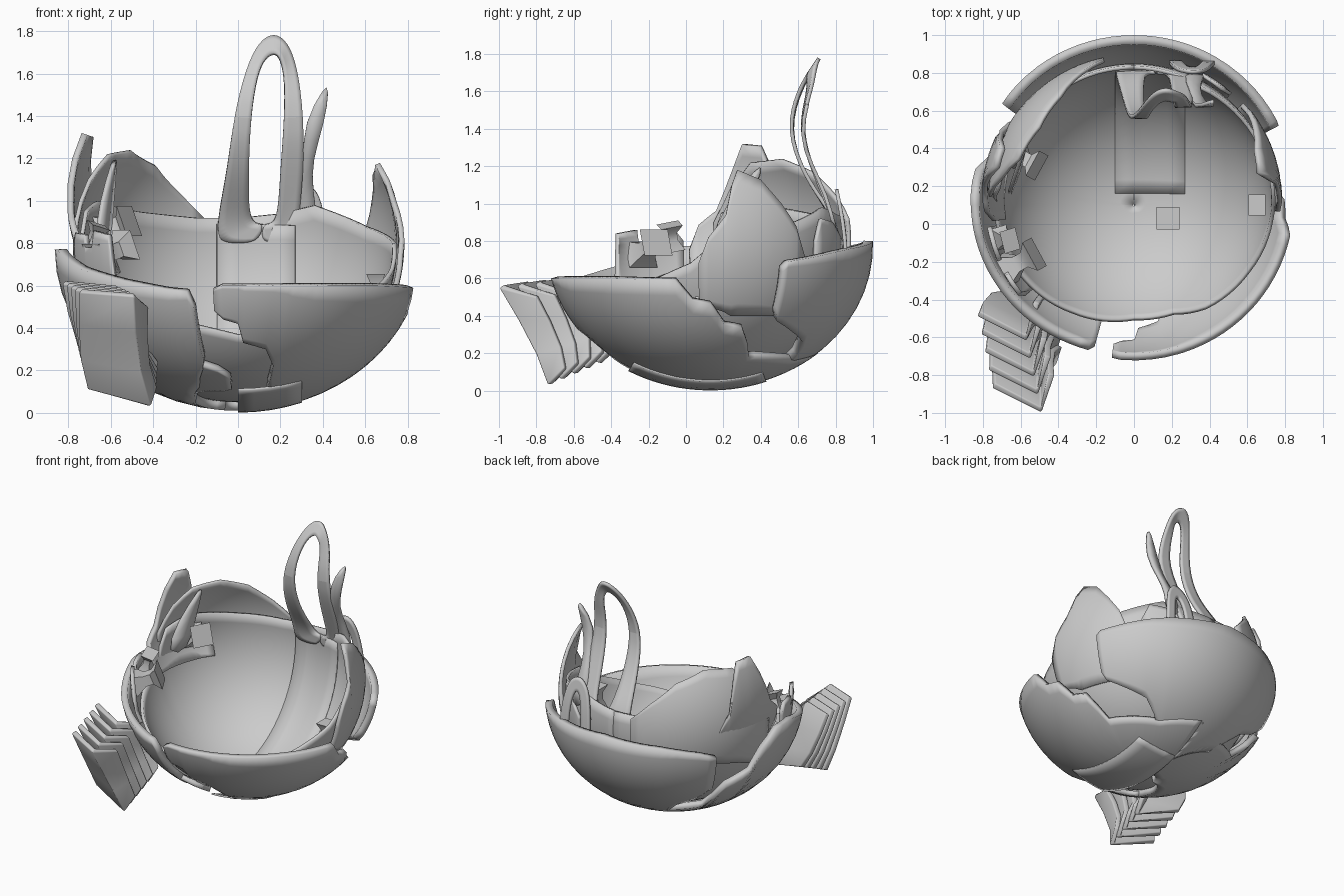
import bpy, math
from mathutils import Vector

CENTRE = (0, 0.13, 0.775)


def mesh_object(name, verts, faces, thick=0.0, offset=-1, subsurf=0):
    me = bpy.data.meshes.new(name)
    me.from_pydata([tuple(v) for v in verts], [], faces)
    me.update()
    ob = bpy.data.objects.new(name, me)
    bpy.context.collection.objects.link(ob)
    bpy.context.view_layer.objects.active = ob
    ob.select_set(True)
    bpy.ops.object.shade_smooth_by_angle(angle=math.radians(35))
    ob.select_set(False)
    if subsurf:
        m = ob.modifiers.new("round", 'SUBSURF')
        m.levels = m.render_levels = subsurf
    if thick:
        m = ob.modifiers.new("thickness", 'SOLIDIFY')
        m.thickness, m.offset = thick, offset
    return ob


def grid_faces(cols, rows):
    return [(i * rows + j, (i + 1) * rows + j, (i + 1) * rows + j + 1, i * rows + j + 1)
            for i in range(cols - 1) for j in range(rows - 1)]


def lerp(table, t):
    for (a, p), (b, q) in zip(table, table[1:]):
        if t <= b:
            return p + (q - p) * max(0, t - a) / (b - a)
    return table[-1][1]


# Rounded shell piece: outline = (azimuth from front toward +x, low z, high z)
def panel(name, outline, r=0.86, c=CENTRE, thick=0.035, rows=12, rz=None):
    rz = rz or (0.765 if c is CENTRE else r)
    cols = []
    for p, q in zip(outline, outline[1:]):
        n = max(1, round(abs(q[0] - p[0]) / 4))
        cols += [[p[k] + (q[k] - p[k]) * i / n for k in range(3)] for i in range(n)]
    cols.append(outline[-1])
    verts = []
    for a, lo, hi in cols:
        t0, t1 = [math.asin(max(-1, min(1, (z - c[2]) / rz))) for z in (lo, hi)]
        for j in range(rows):
            t = t0 + (t1 - t0) * j / (rows - 1)
            s, h = r * math.cos(t), math.radians(a)
            verts.append((c[0] + s * math.sin(h), c[1] - s * math.cos(h), c[2] + rz * math.sin(t)))
    return mesh_object(name, verts, grid_faces(len(cols), rows), thick)


# Band of shell running front to back between two x values (angles from straight down, + is back)
def arc_band(name, x0, x1, a0, a1, r, c=CENTRE, thick=0.015, rz=None):
    verts = []
    for i in range(17):
        a = math.radians(a0 + (a1 - a0) * i / 16)
        for j in range(5):
            x = x0 + (x1 - x0) * j / 4
            s = math.sqrt(r * r - x * x)
            verts.append((x, c[1] + s * math.sin(a), c[2] - s * math.cos(a) * (rz or r) / r))
    return mesh_object(name, verts, grid_faces(17, 5), thick, 0)


# Loop-shaped plate: outer and inner outlines in x,z; depth taken from a table
def loop_plate(name, outer, inner, depth, skew=0.0, thick=0.02):
    verts = []
    for o, n in zip(outer, inner):
        for x, z in (o, n):
            verts.append((x, lerp(depth, z) + (skew if x > 0.16 and 1.0 < z < 1.65 else 0), z))
    return mesh_object(name, verts, grid_faces(len(outer), 2), thick, 0, 2)


# Blade following a path: points = (x, y, z, half width)
def blade(name, pts, direction=(1, 0, 0), thick=0.02):
    d = Vector(direction).normalized()
    verts = [Vector(p[:3]) + d * s * p[3] for p in pts for s in (-1, 1)]
    return mesh_object(name, verts, grid_faces(len(pts), 2), thick, 0, 1)


# Small clip with a pinched waist
def clip(name, loc, size, rot=(0, 0, 0)):
    verts = []
    for z, w in ((-0.5, 0.5), (-0.1, 0.25), (0.2, 0.25), (0.5, 0.5)):
        verts += [(sx * w * size[0], sy * w * size[1], z * size[2])
                  for sx, sy in ((-1, -1), (1, -1), (1, 1), (-1, 1))]
    faces = [(3, 2, 1, 0), (12, 13, 14, 15)]
    faces += [(4 * k + i, 4 * k + (i + 1) % 4, 4 * k + 4 + (i + 1) % 4, 4 * k + 4 + i)
              for k in range(3) for i in range(4)]
    ob = mesh_object(name, verts, faces)
    ob.location, ob.rotation_euler = loc, rot


# Inner bowl with low front and high back
BOWL = (0, 0.1, 0.79)
IN = (0, 0.12, 0.8)
INNER_RIM = [(-180, 0.92), (-165, 0.92), (-140, 0.95), (-112, 1.0), (-97, 0.95), (-90, 0.7), (-60, 0.56),
             (-30, 0.44), (0, 0.36), (20, 0.37), (35, 0.46), (60, 0.55), (84, 0.68), (95, 0.8), (125, 0.88),
             (150, 0.98), (165, 0.94), (180, 0.92)]
panel("inner_bowl", [(a, 0.05002, z) for a, z in INNER_RIM], 0.75, BOWL, 0.02, 20, 0.74)

# Inner shell fragments
panel("upper_left_fragment", [(-168, 0.75, 0.92), (-158, 0.7, 1.04), (-145, 0.6, 1.17), (-128, 0.6, 1.24),
                              (-110, 0.55, 1.22), (-100, 0.5, 1.1), (-92, 0.5, 0.9)], 0.78, IN, 0.02)
panel("right_fragment", [(86, 0.45, 0.68), (90, 0.45, 0.82), (97, 0.42, 0.94), (100, 0.4, 1.1), (103, 0.4, 1.18),
                         (113, 0.4, 1.13), (121, 0.4, 1.0), (127, 0.42, 0.88), (132, 0.45, 0.7)], 0.785, IN, 0.025)
panel("back_right_fragment", [(138, 0.6, 0.8), (142, 0.6, 0.92), (150, 0.6, 0.9), (158, 0.6, 0.8)], 0.775, IN, 0.02)
panel("left_side_fragment", [(-80, 0.5, 0.8), (-77, 0.5, 0.85), (-67, 0.5, 0.84), (-66, 0.5, 0.78), (-61, 0.5, 0.78),
                             (-60, 0.5, 0.86), (-51, 0.5, 0.84), (-49, 0.5, 0.6)], 0.79, IN, 0.025)
panel("left_peak", [(-82, 0.65, 0.75), (-86, 0.65, 0.88), (-93, 0.65, 0.96), (-100, 0.65, 1.2), (-104, 0.65, 1.32),
                    (-112, 0.65, 1.31), (-115, 0.65, 1.2), (-118, 0.65, 0.95), (-126, 0.65, 0.75)][::-1],
      0.81, (0, 0.12, 1.04), 0.03)
panel("front_flange", [(-32, 0.09, 0.16), (-24, 0.1, 0.25), (-10, 0.1, 0.2), (-4, 0.11, 0.16)], 0.85)

# Outer broken shells
panel("outer_right_shell", [(-8, 0.48, 0.58), (-5, 0.44, 0.6), (0, 0.42, 0.6), (2, 0.33, 0.6), (11, 0.30, 0.6),
                            (16, 0.22, 0.6), (18, 0.13, 0.6), (26, 0.04, 0.6), (50, 0.012, 0.6), (77, 0.012, 0.59),
                            (83, 0.012, 0.48), (90, 0.012, 0.46), (96, 0.012, 0.35), (104, 0.012, 0.33),
                            (112, 0.012, 0.18), (150, 0.012, 0.16), (180, 0.012, 0.2)], 0.875, thick=0.04)
panel("outer_back_shell", [(117, 0.42, 0.66), (119, 0.37, 0.69), (128, 0.32, 0.71), (140, 0.26, 0.74),
                           (150, 0.12, 0.76), (180, 0.04, 0.8), (208, 0.12, 0.77), (216, 0.26, 0.75),
                           (226, 0.32, 0.72), (234, 0.42, 0.68)], 0.87, thick=0.05)
panel("outer_left_shell", [(-180, 0.012, 0.2), (-150, 0.012, 0.17), (-126, 0.012, 0.2), (-118, 0.012, 0.42),
                           (-106, 0.012, 0.5), (-101, 0.012, 0.66), (-92, 0.012, 0.77), (-80, 0.012, 0.77),
                           (-60, 0.03, 0.68), (-40, 0.06, 0.62), (-24, 0.12, 0.58), (-17, 0.2, 0.57),
                           (-15, 0.25, 0.5)], 0.865, thick=0.045)
arc_band("underside_band", 0.0, 0.3, -30, 20, 0.872, thick=0.012, rz=0.768)

# Strip inside the bowl rising into a tall bent loop
arc_band("inner_strip", -0.1, 0.27, 5, 98, 0.725, BOWL, 0.012)
loop_plate("tall_loop",
           [(0.1, 0.8), (-0.06, 0.8), (-0.1, 0.83), (-0.09, 0.95), (-0.05, 1.15), (-0.02, 1.4), (0.04, 1.63),
            (0.1, 1.75), (0.17, 1.79), (0.23, 1.75), (0.28, 1.63), (0.31, 1.4), (0.31, 1.15), (0.29, 0.95),
            (0.28, 0.83), (0.24, 0.8), (0.1, 0.8)],
           [(0.12, 0.89), (0.1, 0.89), (0.07, 0.9), (0.05, 0.96), (0.05, 1.15), (0.06, 1.4), (0.09, 1.6),
            (0.13, 1.68), (0.17, 1.7), (0.2, 1.68), (0.22, 1.6), (0.22, 1.4), (0.2, 1.15), (0.19, 0.96),
            (0.17, 0.9), (0.14, 0.89), (0.12, 0.89)],
           [(0.8, 0.815), (0.9, 0.8), (1.0, 0.75), (1.15, 0.63), (1.25, 0.57), (1.4, 0.54), (1.6, 0.6), (1.7, 0.66),
            (1.79, 0.72)], 0.06)
loop_plate("small_arch",
           [(0.18, 0.6), (0.19, 0.85), (0.22, 1.02), (0.31, 1.1), (0.39, 1.04), (0.42, 0.85), (0.44, 0.6)],
           [(0.25, 0.6), (0.26, 0.85), (0.28, 0.96), (0.31, 0.99), (0.34, 0.96), (0.36, 0.85), (0.37, 0.6)],
           [(0.6, 0.86), (0.85, 0.85), (1.1, 0.8)])
blade("bent_spike", [(0.33, 0.8, 0.85, 0.06), (0.31, 0.75, 1.05, 0.04), (0.33, 0.67, 1.2, 0.02),
                     (0.36, 0.61, 1.37, 0.05), (0.42, 0.65, 1.54, 0.012)])
blade("left_inner_shard", [(-0.64, 0.2, 0.78, 0.09), (-0.62, 0.28, 1.0, 0.07), (-0.58, 0.4, 1.2, 0.01)], (0.4, 1, 0))

# Clips fixed to the bowl
clip("bottom_clip", (0.18, 0.03, 0.1), (0.12, 0.12, 0.1))
clip("right_clip", (0.65, 0.1, 0.57), (0.09, 0.11, 0.17))
clip("left_clip", (-0.57, 0.34, 0.88), (0.15, 0.15, 0.14), (0, 1.2, -0.5))
clip("front_left_clip", (-0.6, -0.2, 0.76), (0.15, 0.17, 0.18), (0, 1.2, 0.5))
clip("front_left_small_clip", (-0.68, -0.08, 0.82), (0.09, 0.12, 0.14), (0.2, 0.3, 0.3))

# Stack of folded, bowed plates at the front left
TOP = [(-0.75, -0.87, 0.57), (-0.49, -1.0, 0.55), (-0.42, -0.8, 0.5)]
BOT = [(-0.71, -0.64, 0.11), (-0.41, -0.74, 0.03), (-0.38, -0.65, 0.12)]
for k in range(5):
    verts = []
    for t, b in zip(TOP, BOT):
        t = Vector(t) + k * Vector((-0.02, 0.095, 0.01))
        b = Vector(b) + k * Vector((0.002, 0.065, 0.03))
        bow = Vector((-0.02, 0.03, -0.02))
        verts += [b, b.lerp(t, 0.35) + bow, b.lerp(t, 0.7) + bow * 0.8, t]
    plate = mesh_object("folded_plate_%d" % (k + 1), verts, grid_faces(3, 4), 0.035)
    bev = plate.modifiers.new("soft_edges", 'BEVEL')
    bev.width, bev.segments = 0.008, 2
